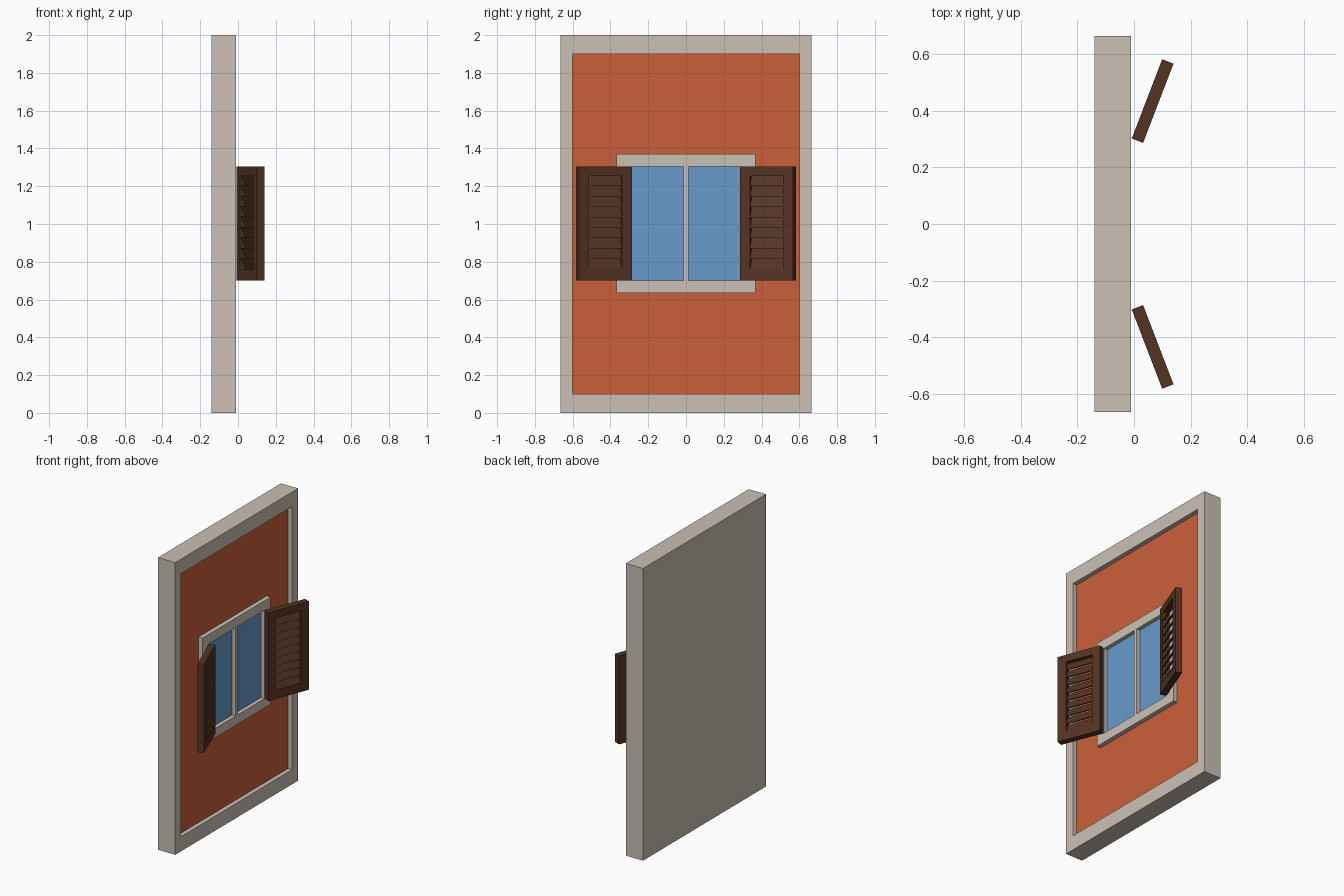
import bpy, bmesh, math
from mathutils import Matrix

if "Cube" in bpy.data.objects:
    bpy.data.objects.remove(bpy.data.objects["Cube"])


def srgb(r, g, b):
    lin = lambda c: c / 12.92 if c <= 0.04045 else ((c + 0.055) / 1.055) ** 2.4
    return tuple(lin(v / 255) for v in (r, g, b)) + (1.0,)


def material(name, rgb):
    m = bpy.data.materials.new(name)
    m.diffuse_color = srgb(*rgb)
    m.use_nodes = True
    m.node_tree.nodes["Principled BSDF"].inputs["Base Color"].default_value = m.diffuse_color
    return m


stone = material("stone_beige", (203, 192, 181))
plaster = material("plaster_orange", (203, 95, 58))
glass = material("glass_blue", (103, 155, 203))
wood = material("dark_wood", (84, 52, 35))


def finish(name, bm, mats):
    bmesh.ops.recalc_face_normals(bm, faces=bm.faces)
    me = bpy.data.meshes.new(name)
    bm.to_mesh(me)
    bm.free()
    for m in mats:
        me.materials.append(m)
    ob = bpy.data.objects.new(name, me)
    bpy.context.collection.objects.link(ob)
    return ob


def skin(bm, loops, through=False):
    """Bridge rectangles (y0, y1, z0, z1, x); cap the ends, or close into a ring."""
    rings = [[bm.verts.new((x, y, z)) for y, z in ((y0, z0), (y1, z0), (y1, z1), (y0, z1))]
             for y0, y1, z0, z1, x in loops]
    pairs = list(zip(rings, rings[1:]))
    if through:
        pairs.append((rings[-1], rings[0]))
    for a, b in pairs:
        for i in range(4):
            j = (i + 1) % 4
            bm.faces.new((a[i], a[j], b[j], b[i]))
    if not through:
        bm.faces.new(rings[0])
        bm.faces.new(rings[-1]).material_index = 1   # recessed floor


def recessed(name, outer, inner, back, floor, front, mats):
    bm = bmesh.new()
    skin(bm, [(*outer, back), (*outer, front), (*inner, front), (*inner, floor)])
    return finish(name, bm, mats)


# Wall slab with a sunken plaster panel
recessed("wall", (-0.665, 0.665, 0, 2), (-0.6, 0.6, 0.1, 1.9),
         -0.14, -0.04, -0.01, (stone, plaster))

# Window surround with sunken glass
recessed("window_frame", (-0.368, 0.368, 0.636, 1.37), (-0.302, 0.302, 0.7, 1.305),
         -0.045, -0.037, -0.01, (stone, glass))

# Centre bar of the window
bm = bmesh.new()
bmesh.ops.create_cube(bm, size=1, matrix=Matrix.Translation((-0.025, 0, 1.0025))
                      @ Matrix.Diagonal((0.028, 0.026, 0.605, 1)))
finish("window_mullion", bm, (stone,))

# Open louvred shutters, mirrored left and right
ANGLE, LENGTH, THICK = math.radians(21), 0.30, 0.043
SLATS, PITCH = 9, 0.055
for side, label in ((-1, "left"), (1, "right")):
    bm = bmesh.new()
    outer = (0, side * LENGTH, 0.7, 1.305)
    inner = (side * 0.055, side * 0.243, 0.76, 1.255)
    skin(bm, [(*outer, 0), (*outer, THICK), (*inner, THICK), (*inner, 0)], through=True)
    # Tilted slats: lower edge outwards
    for k in range(SLATS):
        z = 0.76 + k * PITCH
        profile = ((0.030, z), (0.040, z), (0.014, z + PITCH + 0.004), (0.004, z + PITCH + 0.004))
        ends = [[bm.verts.new((x, side * y, pz)) for x, pz in profile] for y in (0.053, 0.245)]
        for i in range(4):
            j = (i + 1) % 4
            bm.faces.new((ends[0][i], ends[0][j], ends[1][j], ends[1][i]))
        bm.faces.new(ends[0])
        bm.faces.new(ends[1])
    ob = finish(label + "_shutter", bm, (wood,))
    ob.location = (-0.008, side * 0.302, 0)
    ob.rotation_euler.z = -side * ANGLE
